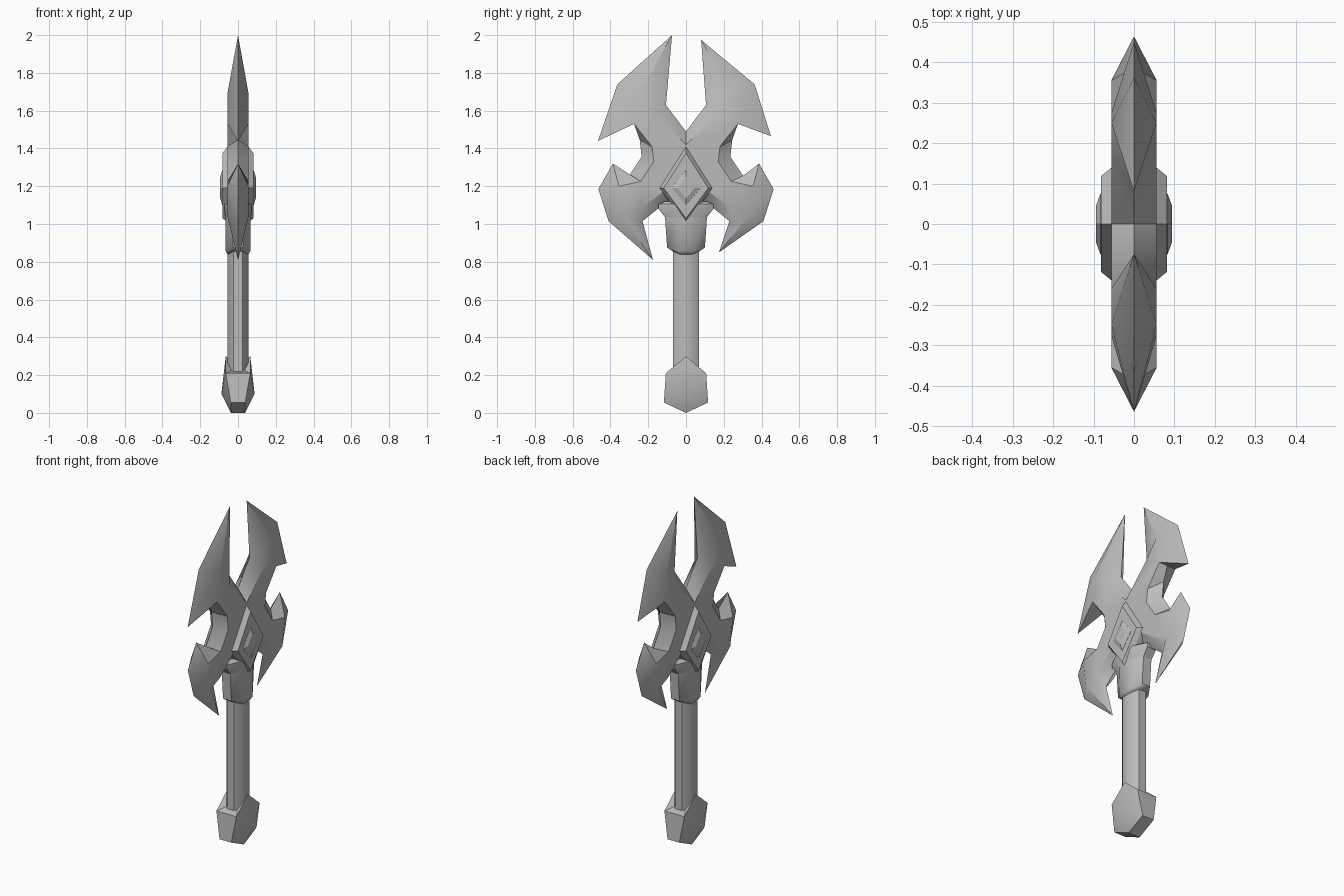
import bpy, bmesh, math

if "Cube" in bpy.data.objects:
    bpy.data.objects.remove(bpy.data.objects["Cube"])

steel = bpy.data.materials.new("grey_steel")
steel.use_nodes = True
GREY = (0.5, 0.5, 0.5, 1)
steel.diffuse_color = GREY
steel.node_tree.nodes["Principled BSDF"].inputs["Base Color"].default_value = GREY


def make(name, faces, angle=30):
    """Join polygons given as coordinates into one welded, closed object."""
    bm = bmesh.new()
    for face in faces:
        pts = list(dict.fromkeys(face))
        if len(pts) > 2:
            bm.faces.new([bm.verts.new(p) for p in pts])
    bmesh.ops.remove_doubles(bm, verts=bm.verts, dist=1e-4)
    bmesh.ops.recalc_face_normals(bm, faces=bm.faces)
    mesh = bpy.data.meshes.new(name)
    bm.to_mesh(mesh)
    bm.free()
    mesh.materials.append(steel)
    obj = bpy.data.objects.new(name, mesh)
    bpy.context.collection.objects.link(obj)
    bpy.ops.object.select_all(action='DESELECT')
    obj.select_set(True)
    bpy.context.view_layer.objects.active = obj
    bpy.ops.object.shade_smooth_by_angle(angle=math.radians(angle))
    return obj


def loft(rings):
    """Skin a stack of equal rings and cap both ends."""
    faces = [rings[0], rings[-1]]
    for a, b in zip(rings, rings[1:]):
        n = len(a)
        faces += [(a[i], a[(i + 1) % n], b[(i + 1) % n], b[i]) for i in range(n)]
    return faces


def octagon(rx, ry, z, dip=0):
    """Eight-sided ring; dip lowers the middle of the broad sides."""
    ring = []
    for i in range(8):
        t = math.radians(22.5 + 45 * i)
        c, s = math.cos(t) / math.cos(math.pi / 8), math.sin(t) / math.cos(math.pi / 8)
        ring.append((rx * c, ry * s, z - dip * (1 - abs(s))))
    return ring


# Blade head: sharp edge point and the matching point on the flat cheek
def blade_half(side, peak, hook, low):
    ridge, heel, horn, barb = (.25, 1.69), (.275, 1.53), (.355, 1.2), (.33, 1.04)
    pairs = [((0, 1.49), (0, 1.42)), ((.106, 1.63), (.16, 1.58)),
             (peak, ridge), ((.363, 1.74), ridge), (hook, heel), (heel, heel),
             ((.245, 1.445), (.18, 1.41)), ((.235, 1.355), (.17, 1.33)),
             ((.302, 1.255), (.24, 1.225)), ((.387, 1.32), horn),
             ((.464, 1.185), horn), ((.41, 1.015), barb), (low, barb),
             ((.23, 1.015), (.24, 1.08)), ((.12, 1.105), (.11, 1.18)),
             ((0, 1.08), (0, 1.15))]
    return [[(side * y, z) for y, z in pair] for pair in pairs]


CHEEK = .056
right = blade_half(1, (.08, 1.974), (.45, 1.465), (.175, .85))
left = blade_half(-1, (.074, 2.0), (.466, 1.44), (.175, .81))
loop = right + left[-2:0:-1]
faces = []
for sx in (CHEEK, -CHEEK):
    edge = [(0, *p[0]) for p in loop]
    flat = [(sx, *p[1]) for p in loop]
    faces.append(flat)
    for i in range(len(loop)):
        j = (i + 1) % len(loop)
        faces.append((edge[i], edge[j], flat[j], flat[i]))
make("blade_head", faces, 35)


# Diamond boss with a raised centre on each cheek
def diamond(x, y, top, bottom):
    return [(x, 0, top), (x, y, 1.19), (x, 0, bottom), (x, -y, 1.19)]


for side, label in ((1, "left"), (-1, "right")):
    make(label + "_boss", loft([diamond(0, .145, 1.41, 1.0),
                                diamond(side * .055, .14, 1.41, 1.01),
                                diamond(side * .082, .118, 1.375, 1.03)]), 20)
    make(label + "_gem", loft([diamond(side * .07, .078, 1.285, 1.1),
                               diamond(side * .083, .075, 1.285, 1.1),
                               diamond(side * .094, .045, 1.25, 1.135)]), 15)

# Grip, collar and flange
make("grip", loft([octagon(.055, .07, .2), octagon(.055, .07, .9)]), 50)
make("collar", loft([octagon(.055, .07, .855, .03), octagon(.065, .1, .875, .03),
                     octagon(.066, .112, 1.05)]), 50)
make("flange", loft([octagon(.066, .11, 1.035), octagon(.072, .145, 1.08),
                     octagon(.072, .145, 1.105), octagon(.06, .11, 1.12)]), 30)

# Faceted pommel: bulging side faces, narrow front and back, notched top
faces = []
for sy in (1, -1):
    strip = [[(sx * x, sy * y, z) for sx in (1, -1)] for x, y, z in
             ((.065, 0, .3), (.065, .107, .21), (.038, .117, .055), (.038, 0, .005))]
    valley = (0, 0, .24)
    (a, b), (c, d) = strip[0], strip[1]
    faces += [(a, valley, c), (valley, d, c), (valley, b, d)]
    for (p, q), (r, s) in zip(strip[1:], strip[2:]):
        faces.append((p, q, s, r))
    for k, sx in enumerate((1, -1)):
        apex = (sx * .088, 0, .1)
        faces += [(u[k], v[k], apex) for u, v in zip(strip, strip[1:])]
pommel = make("pommel", faces, 35)
for v in pommel.data.vertices:
    v.co.z = max(0, v.co.z - .005) if v.co.z < .01 else v.co.z
